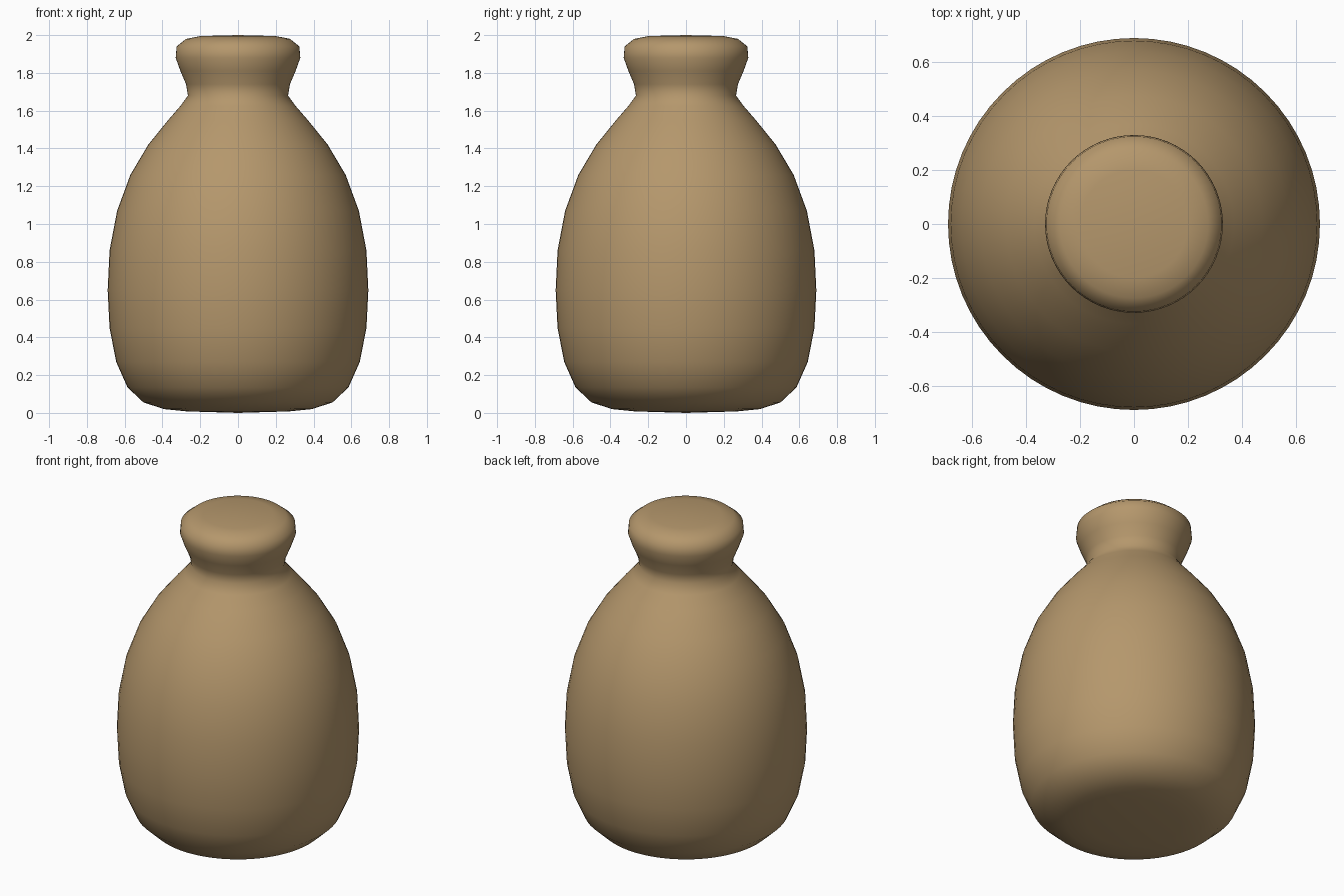
import bpy
import bmesh
import math

cube = bpy.data.objects.get("Cube")
if cube:
    bpy.data.objects.remove(cube, do_unlink=True)

# Clay colour
clay = bpy.data.materials.new("tan_clay")
clay.use_nodes = True
colour = (0.46, 0.31, 0.15, 1)
clay.diffuse_color = colour
clay.node_tree.nodes["Principled BSDF"].inputs["Base Color"].default_value = colour

# Jar outline as (radius, height): base, belly, shoulder, neck, closed rim
profile = [
    (0, 0), (0.27, 0.008), (0.39, 0.02), (0.5, 0.055), (0.585, 0.135),
    (0.645, 0.27), (0.68, 0.45), (0.69, 0.65), (0.68, 0.86), (0.64, 1.07),
    (0.57, 1.26), (0.475, 1.42), (0.37, 1.55), (0.305, 1.625), (0.265, 1.68),
    (0.275, 1.74), (0.305, 1.81), (0.33, 1.88), (0.325, 1.94),
    (0.275, 1.98), (0.2, 1.995), (0, 2),
]

# Turn the outline around the vertical axis
bm = bmesh.new()
verts = [bm.verts.new((r, 0, z)) for r, z in profile]
edges = [bm.edges.new(pair) for pair in zip(verts, verts[1:])]
bmesh.ops.spin(bm, geom=verts + edges, cent=(0, 0, 0), axis=(0, 0, 1),
               angle=math.tau, steps=64, use_duplicate=False)
bmesh.ops.remove_doubles(bm, verts=bm.verts, dist=0.0005)
bmesh.ops.recalc_face_normals(bm, faces=bm.faces)
for face in bm.faces:
    face.smooth = True

mesh = bpy.data.meshes.new("jar")
bm.to_mesh(mesh)
bm.free()
mesh.materials.append(clay)
jar = bpy.data.objects.new("jar", mesh)
bpy.context.collection.objects.link(jar)
